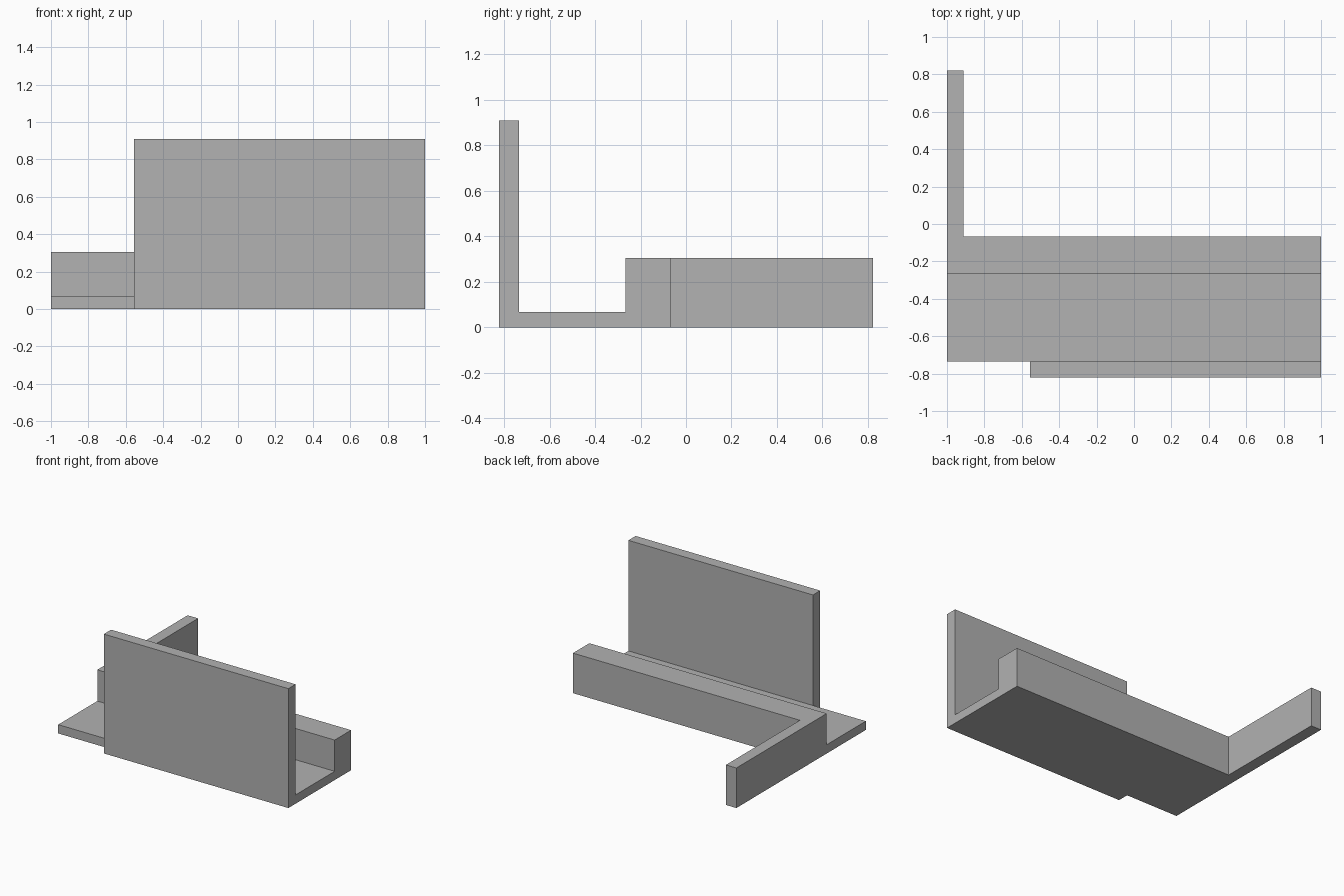
import bpy
import bmesh

default = bpy.data.objects.get("Cube")
if default:
    bpy.data.objects.remove(default, do_unlink=True)

# One plain grey for every part
grey = bpy.data.materials.new("plain_grey")
grey.use_nodes = True
colour = (0.445, 0.445, 0.445, 1)
grey.diffuse_color = colour
grey.node_tree.nodes["Principled BSDF"].inputs["Base Color"].default_value = colour

# Shared levels and edges
LEFT, RIGHT = 1.0, -1.0
FRONT, BACK = -0.822, 0.822
WALL_BACK, RAIL_FRONT, RAIL_BACK = -0.735, -0.265, -0.068
FLOOR_TOP, RAIL_TOP, WALL_TOP = 0.067, 0.305, 0.909


def extrude_x(name, profile, x0, x1):
    """Solid made by sweeping a (y, z) outline from x0 to x1."""
    bm = bmesh.new()
    face = bm.faces.new([bm.verts.new((x0, y, z)) for y, z in profile])
    swept = bmesh.ops.extrude_face_region(bm, geom=[face])["geom"]
    verts = [v for v in swept if isinstance(v, bmesh.types.BMVert)]
    bmesh.ops.translate(bm, verts=verts, vec=(x1 - x0, 0, 0))
    bmesh.ops.recalc_face_normals(bm, faces=bm.faces)
    mesh = bpy.data.meshes.new(name)
    bm.to_mesh(mesh)
    bm.free()
    mesh.materials.append(grey)
    obj = bpy.data.objects.new(name, mesh)
    bpy.context.collection.objects.link(obj)
    return obj


def rectangle(y0, y1, top):
    return [(y0, 0), (y1, 0), (y1, top), (y0, top)]


# Floor slab stepping up into the long raised rail
extrude_x("floor_and_rail", [
    (WALL_BACK, 0), (RAIL_BACK, 0), (RAIL_BACK, RAIL_TOP),
    (RAIL_FRONT, RAIL_TOP), (RAIL_FRONT, FLOOR_TOP), (WALL_BACK, FLOOR_TOP),
], RIGHT, LEFT)

# Tall front wall, stopping short of the right end
extrude_x("front_wall", rectangle(FRONT, WALL_BACK, WALL_TOP), -0.555, LEFT)

# Thin low arm running back from the right end of the rail
extrude_x("rear_arm", rectangle(RAIL_BACK, BACK, RAIL_TOP), RIGHT, -0.912)
